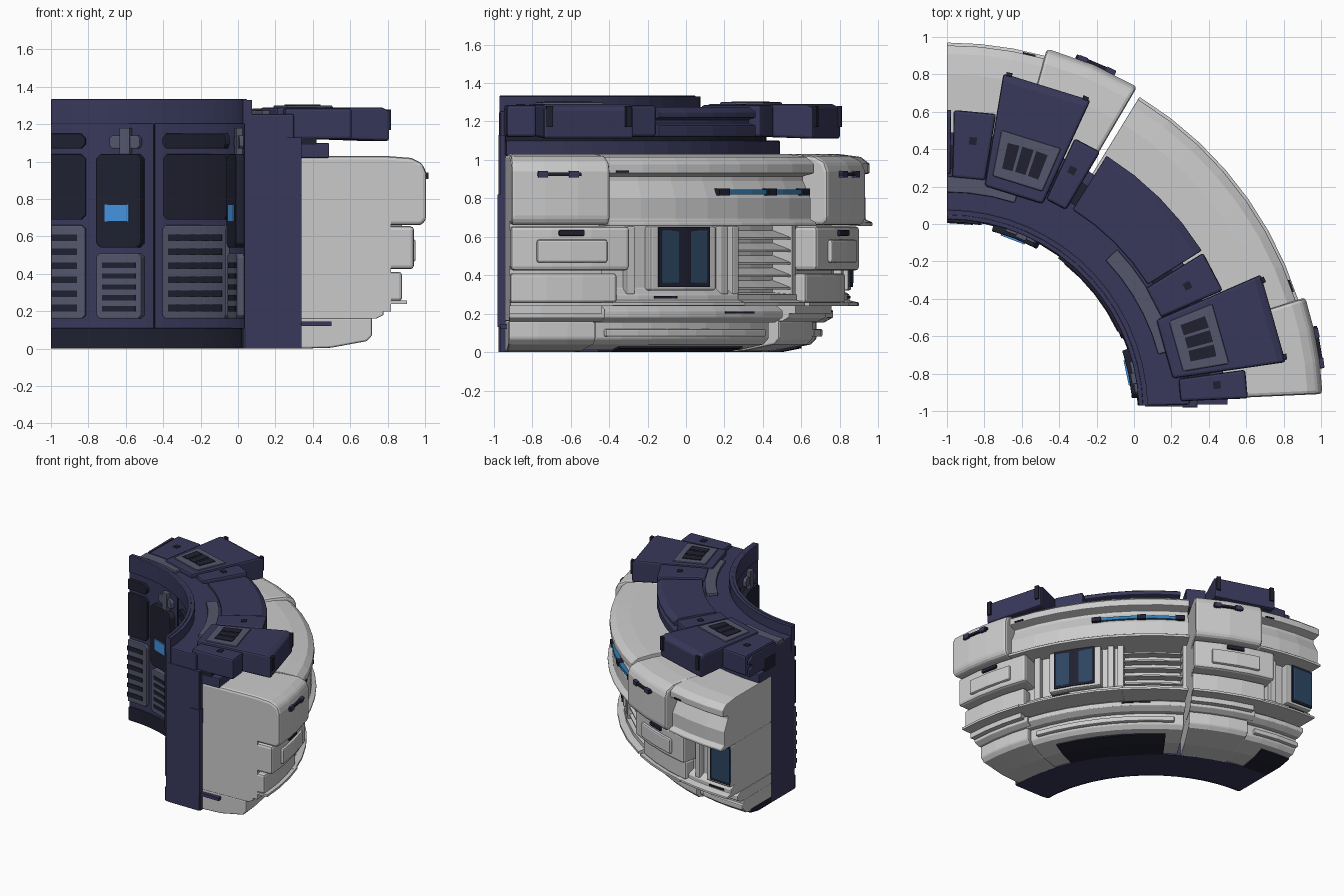
import bpy, bmesh, math

CX, CY, PERIOD = -1.0, -1.0, 57.0     # arc centre and angular repeat of the bays


def material(name, r, g, b):
    m = bpy.data.materials.new(name)
    m.diffuse_color = (r, g, b, 1)
    return m


NAVY = material("navy", 0.04, 0.04, 0.105)
BLACK = material("dark", 0.014, 0.015, 0.03)
SLATE = material("slate", 0.09, 0.095, 0.15)
SCREEN = material("screen", 0.06, 0.29, 0.75)
GLASS = material("glass", 0.025, 0.06, 0.12)
GLOW = material("glow", 0.03, 0.2, 0.45)


def sweep(name, prof, a0, a1, mat=None, bevel=0.0, step=6.0, cut=0.0):
    """Sweep an (r, z) profile around the arc centre; cut chamfers the end corners."""
    clipped = a1 > 90
    a1 = min(a1, 90)
    if a1 - a0 < 0.1:
        return
    n = max(1, round((a1 - a0) / step))
    angs = [a0 + (a1 - a0) * i / n for i in range(n + 1)]
    zs = [p[1] for p in prof]
    lo, hi = min(zs) + cut, max(zs) - cut
    if cut:
        d = math.degrees(cut / prof[0][0])
        angs = [a0] + [a for a in [a0 + d] + angs[1:-1] if a < a1 - d]
        angs += [a1] if clipped else [a1 - d, a1]
    bm = bmesh.new()
    rings = []
    for i, a in enumerate(angs):
        end = cut and (i == 0 or (i == len(angs) - 1 and not clipped))
        c, s = math.cos(math.radians(a)), math.sin(math.radians(a))
        rings.append([bm.verts.new((CX + r * c, CY + r * s,
                                    min(max(z, lo), hi) if end else z)) for r, z in prof])
    k = len(prof)
    for u, v in zip(rings, rings[1:]):
        for j in range(k):
            bm.faces.new((u[j], u[(j + 1) % k], v[(j + 1) % k], v[j]))
    bm.faces.new(rings[0])
    bm.faces.new(rings[-1][::-1])
    bmesh.ops.recalc_face_normals(bm, faces=bm.faces)
    me = bpy.data.meshes.new(name)
    bm.to_mesh(me)
    bm.free()
    if mat:
        me.materials.append(mat)
    ob = bpy.data.objects.new(name, me)
    bpy.context.collection.objects.link(ob)
    if bevel:
        mod = ob.modifiers.new("bevel", "BEVEL")
        mod.width, mod.segments = bevel, 2
        mod.limit_method, mod.angle_limit = "ANGLE", math.radians(35)


def rect(r0, r1, z0, z1):
    return [(r0, z0), (r1, z0), (r1, z1), (r0, z1)]


def bays(name, prof, a0, a1, *args, **kw):
    """Repeat a sweep in both bays, trimmed at the far end."""
    for k in (0, 1):
        sweep(name, prof, a0 + k * PERIOD, a1 + k * PERIOD, *args, **kw)


def box(name, x0, x1, y0, y1, z0, z1, mat):
    bpy.ops.mesh.primitive_cube_add(size=1, location=((x0 + x1) / 2, (y0 + y1) / 2, (z0 + z1) / 2))
    ob = bpy.context.object
    ob.name, ob.scale = name, (x1 - x0, y1 - y0, z1 - z0)
    ob.data.materials.append(mat)


# Continuous navy ring: spine, inner wall, deck
sweep("ring_spine", rect(1.06, 1.34, 0, 1.13), 1.4, 90, NAVY)
sweep("inner_wall", rect(1.035, 1.075, 0, 1.33), 1.6, 90, NAVY)
sweep("wall_top_band", rect(1.025, 1.05, 1.2, 1.335), 1.6, 90, NAVY, 0.006)
sweep("wall_base_band", rect(1.02, 1.05, 0, 0.11), 1.6, 90, BLACK, 0.006)
sweep("ring_deck", rect(1.07, 1.3, 1.12, 1.255), 1.5, 90, NAVY, 0.01)
sweep("roof_support", rect(1.3, 1.49, 1.02, 1.1), 2.5, 90, NAVY, 0.008)
sweep("roof_spacer", rect(1.28, 1.42, 1.09, 1.2), 2.5, 90, BLACK)
bays("deck_strip", rect(1.17, 1.255, 1.24, 1.275), 15, 43.5, SLATE, 0.006)

# Column at the near end of the ring
box("end_column", 0.06, 0.33, -0.975, -0.94, 0, 1.13, NAVY)
box("end_strip", 0.26, 0.34, -0.98, -0.93, 0.13, 0.82, NAVY)
box("end_foot", 0.33, 0.5, -0.965, -0.9, 0.12, 0.145, NAVY)

# Roof blocks
bays("roof_small_block", rect(1.25, 1.61, 1.12, 1.285), 2.4, 7.9, NAVY, 0.014, step=30)
bays("roof_small_block", rect(1.25, 1.61, 1.12, 1.285), 23.6, 31.7, NAVY, 0.014, step=30)
bays("roof_large_block", [(1.22, 1.13), (1.83, 1.11), (1.83, 1.27), (1.79, 1.29), (1.22, 1.29)],
     8.2, 23.5, NAVY, 0.014, step=30)
bays("roof_long_panel", [(1.27, 1.12), (1.61, 1.12), (1.61, 1.18), (1.57, 1.19), (1.57, 1.21),
                         (1.61, 1.22), (1.61, 1.25), (1.57, 1.275), (1.27, 1.275)],
     32.2, 58, NAVY, 0.006)
bays("roof_vent", rect(1.28, 1.53, 1.28, 1.3), 9.5, 22, SLATE, 0.008, step=30)
for i in range(3):
    a = 11.5 + i * 3.1
    bays("roof_vent_slot", rect(1.33, 1.47, 1.29, 1.305), a, a + 2.5, BLACK, step=30)
for a in (4.7, 26.7):
    bays("roof_latch", rect(1.43, 1.47, 1.28, 1.29), a, a + 1.6, BLACK, step=30)
bays("roof_block_clip", rect(1.82, 1.84, 1.17, 1.28), 8.6, 9.6, BLACK)
bays("roof_block_clip", rect(1.82, 1.84, 1.17, 1.28), 22, 23, BLACK)

# Inner wall: wide bay
bays("wide_window", rect(1.015, 1.04, 0.69, 1.04), 22.5, 54, BLACK, 0.004, cut=0.025)
bays("wide_pill", rect(1.01, 1.04, 1.07, 1.15), 22.5, 54, BLACK, 0.004, cut=0.025)
bays("wide_grille", rect(1.01, 1.04, 0.16, 0.66), 22.5, 54, SLATE, 0.006, cut=0.02)
for i in range(6):
    z = 0.2 + i * 0.075
    bays("wide_grille_slot", rect(1.005, 1.03, z, z + 0.035), 25, 51.5, BLACK)

# Inner wall: narrow bay with screen
bays("narrow_window", rect(0.99, 1.04, 0.54, 1.04), 4, 19, BLACK, 0.006, cut=0.025)
bays("narrow_grille", rect(0.995, 1.04, 0.16, 0.51), 4, 19, SLATE, 0.006, cut=0.02)
for i in range(5):
    z = 0.2 + i * 0.058
    bays("narrow_grille_slot", rect(0.99, 1.02, z, z + 0.028), 6, 17, BLACK)
bays("blue_screen", rect(0.982, 1.0, 0.68, 0.77), 8, 16, SCREEN)
bays("cross_bar", rect(1.01, 1.04, 1.07, 1.14), 5, 15, SLATE, 0.004, cut=0.015)
bays("cross_post", rect(1.0, 1.04, 1.02, 1.18), 8.2, 11.6, SLATE, 0.004)
bays("wall_seam", rect(1.025, 1.05, 0.11, 1.2), 57.4, 57.9, BLACK)

# Grey ribs: stacked blocks stepping inwards towards the bottom
R0, R1 = 2.6, 17.6
bays("rib_upper", [(1.33, 0.66), (1.985, 0.66), (2.01, 0.69), (2.01, 0.94), (1.99, 0.99),
                   (1.93, 1.02), (1.8, 1.03), (1.33, 1.03)], R0, R1, None, 0.022)
bays("rib_middle", rect(1.33, 1.945, 0.425, 0.655), R0, 21.4, None, 0.02)
bays("rib_middle_pad", rect(1.9, 1.965, 0.465, 0.585), 6.6, 17.6, None, 0.012)
bays("rib_core", rect(1.33, 1.82, 0.2, 0.7), R0, 18, None)
bays("rib_lower", rect(1.33, 1.88, 0.255, 0.41), R0, 20, None, 0.016)
bays("rib_ledge", rect(1.33, 1.905, 0.24, 0.258), R0, 19, None)
bays("rib_skirt", [(1.33, 0.16), (1.74, 0.16), (1.78, 0.18), (1.78, 0.22), (1.74, 0.24), (1.33, 0.24)],
     R0, 19, None, 0.005)
bays("rib_foot", [(1.33, 0.0), (1.5, 0.005), (1.69, 0.04), (1.72, 0.07), (1.72, 0.165), (1.33, 0.165)],
     R0, 18, None, 0.01)
bays("rib_handle", rect(1.99, 2.03, 0.915, 0.935), 6.5, 13, BLACK, 0.004)
for a in (6.6, 11.2):
    bays("rib_handle_end", rect(1.99, 2.032, 0.908, 0.942), a, a + 1.4, NAVY)
bays("rib_latch", rect(1.92, 1.96, 0.605, 0.635), 10, 14, BLACK, 0.006)
bays("rib_skirt_slot", rect(1.76, 1.79, 0.208, 0.222), 10, 17, BLACK)

# Grey outer panels between ribs
P0, P1 = 17.5, 58.5
bays("panel_upper", [(1.33, 1.03), (1.8, 1.03), (1.91, 1.015), (1.955, 0.98), (1.955, 0.93),
                     (1.89, 0.915), (1.89, 0.89), (1.935, 0.8), (1.935, 0.69), (1.97, 0.675),
                     (1.97, 0.655), (1.33, 0.655)], P0, P1, None, 0.005)
bays("panel_middle", [(1.33, 0.24), (1.9, 0.24), (1.9, 0.258), (1.85, 0.27), (1.85, 0.3),
                      (1.8, 0.33), (1.8, 0.66), (1.33, 0.66)], P0, 43.5, None, 0.005)
bays("louvre_back", [(1.33, 0.24), (1.9, 0.24), (1.9, 0.258), (1.85, 0.27), (1.85, 0.3),
                     (1.72, 0.31), (1.72, 0.66), (1.33, 0.66)], 43.5, P1, None)
for i in range(5):
    z = 0.325 + i * 0.065
    bays("louvre_blade", [(1.7, z + 0.035), (1.83, z), (1.83, z + 0.012), (1.7, z + 0.055)],
         43.5, 57.5, None)
bays("panel_end_flange", rect(1.6, 1.84, 0.27, 0.655), 57.5, P1, None)
bays("window_frame", rect(1.75, 1.86, 0.32, 0.655), 26, 38.5, None, 0.012)
bays("window_glass", rect(1.84, 1.872, 0.355, 0.635), 27.8, 36.6, GLASS, 0.008)
bays("window_trim", rect(1.855, 1.868, 0.34, 0.65), 27.4, 37, BLACK)
for a in (22, 40, 42.3):
    bays("panel_post", rect(1.75, 1.845, 0.3, 0.655), a, a + 1.5, None, 0.008)
bays("panel_skirt", [(1.33, 0.155), (1.72, 0.155), (1.765, 0.18), (1.765, 0.215), (1.73, 0.24),
                     (1.33, 0.24)], P0, P1, None, 0.004)
bays("panel_foot", [(1.33, 0.01), (1.5, 0.01), (1.65, 0.04), (1.68, 0.07), (1.68, 0.16),
                    (1.33, 0.16)], P0, P1, None, 0.008)
bays("foot_rail", rect(1.66, 1.71, 0.08, 0.12), 20, 56, None, 0.008)
bays("underside_plate", [(1.33, 0.0), (1.5, 0.0), (1.6, 0.02), (1.6, 0.05), (1.33, 0.05)],
     24, 54, BLACK)
bays("light_strip", rect(1.88, 1.945, 0.82, 0.845), 37, 57.5, GLOW)
for a in (37, 47, 55.5):
    bays("light_clip", rect(1.88, 1.952, 0.815, 0.85), a, a + 2, BLACK)
bays("sill_slot", rect(1.84, 1.857, 0.278, 0.292), 26.8, 31, BLACK)
bays("skirt_slot", rect(1.75, 1.772, 0.2, 0.212), 43, 50, BLACK)
bays("panel_top_slot", rect(1.94, 1.962, 0.935, 0.945), 19, 21, BLACK)
